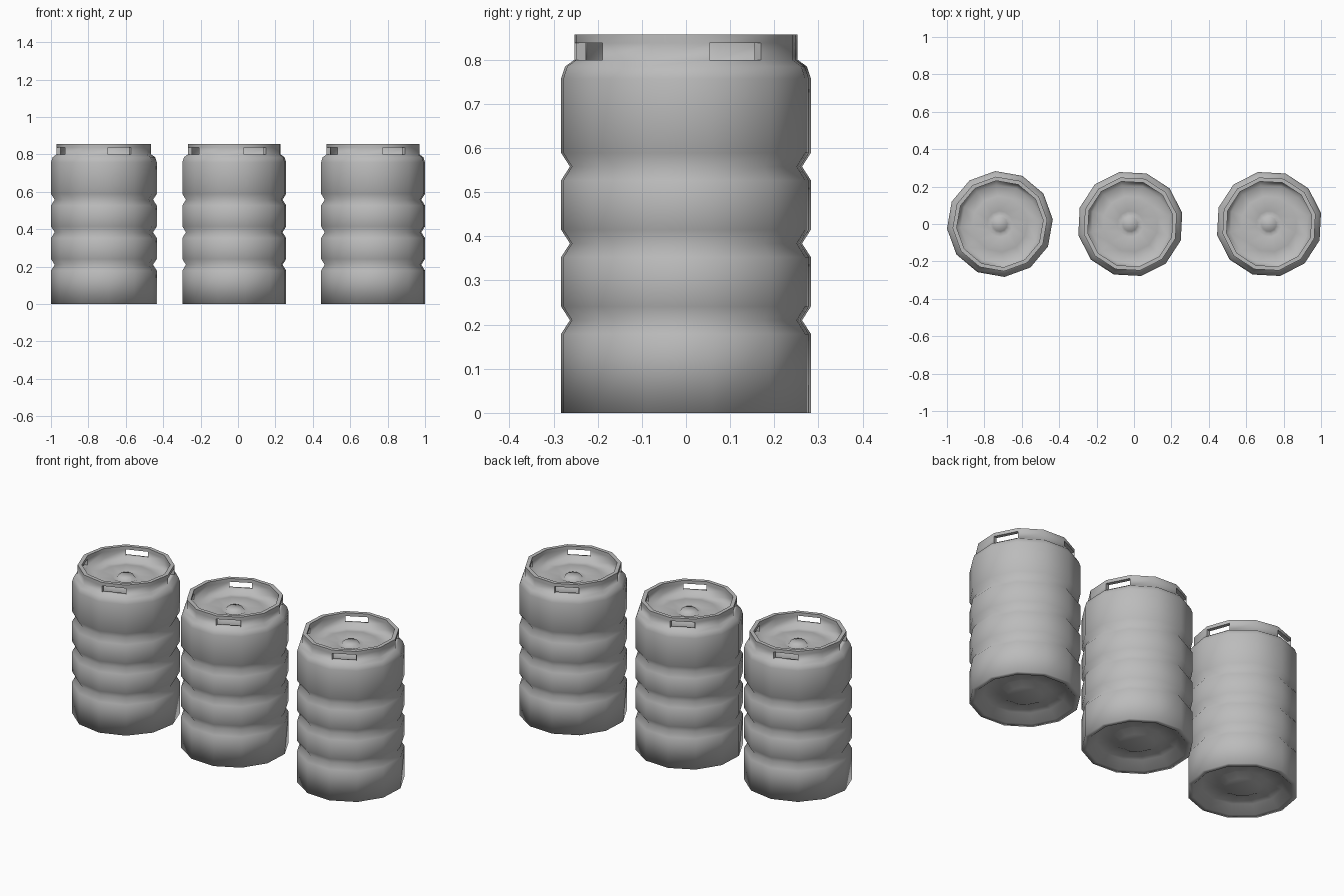
import bpy, bmesh, math

default = bpy.data.objects.get("Cube")
if default:
    bpy.data.objects.remove(default, do_unlink=True)

steel = bpy.data.materials.new("brushed steel grey")
steel.use_nodes = True
COLOUR = (0.5, 0.5, 0.5, 1)
steel.diffuse_color = COLOUR
steel.node_tree.nodes["Principled BSDF"].inputs["Base Color"].default_value = COLOUR

SIDES = 12
BODY, GROOVE, RIM, INNER = 0.284, 0.264, 0.254, 0.232
HOLE_LOW, HOLE_HIGH, TOP = 0.80, 0.838, 0.857


def keg_profile():
    """Radius and height pairs from the centre underneath, up outside, to the centre on top."""
    points = [(0.09, 0.02), (0.13, 0.04), (0.21, 0.04), (0.255, 0.0), (BODY, 0.0)]
    for z in (0.21, 0.384, 0.558):
        points += [(BODY, z - 0.031), (GROOVE, z), (BODY, z + 0.031)]
    points += [(BODY, 0.758), (0.275, 0.785), (RIM, HOLE_LOW)]
    points += [(RIM, HOLE_HIGH), (RIM, TOP), (INNER, TOP), (INNER, HOLE_HIGH), (INNER, HOLE_LOW)]
    points += [(0.21, 0.775), (0.15, 0.788), (0.07, 0.788), (0.052, 0.78), (0.04, 0.797)]
    return points


def build_keg(name, x, turn):
    bm = bmesh.new()
    profile = keg_profile()
    rings = []
    for radius, z in profile:
        angles = [turn + math.tau * i / SIDES for i in range(SIDES)]
        rings.append([bm.verts.new((radius * math.cos(a), radius * math.sin(a), z)) for a in angles])

    # Skin, leaving a handle opening in every third side of the rim
    openings = [(RIM, HOLE_LOW), (INNER, HOLE_HIGH)]
    for k in range(len(rings) - 1):
        low, high = rings[k], rings[k + 1]
        for i in range(SIDES):
            j = (i + 1) % SIDES
            if profile[k] in openings and i % 3 == 0:
                continue
            bm.faces.new((low[i], low[j], high[j], high[i]))
    bm.faces.new(rings[0][::-1])
    bm.faces.new(rings[-1])

    # Walls through the thickness of each opening
    out_low = profile.index((RIM, HOLE_LOW))
    out_high = out_low + 1
    in_high = profile.index((INNER, HOLE_HIGH))
    in_low = in_high + 1
    loop = [rings[n] for n in (out_low, out_high, in_high, in_low)]
    for i in range(0, SIDES, 3):
        j = i + 1
        for side in (i, j):
            bm.faces.new([ring[side] for ring in loop])
        bm.faces.new((loop[0][i], loop[0][j], loop[3][j], loop[3][i]))
        bm.faces.new((loop[1][i], loop[1][j], loop[2][j], loop[2][i]))

    # Smooth body with crisp rim and openings
    bmesh.ops.recalc_face_normals(bm, faces=bm.faces)
    for face in bm.faces:
        face.smooth = True
    for edge in bm.edges:
        high_up = min(v.co.z for v in edge.verts) > 0.79
        edge.smooth = not (high_up and edge.calc_face_angle(0) > math.radians(60))

    mesh = bpy.data.meshes.new(name)
    bm.to_mesh(mesh)
    bm.free()
    mesh.materials.append(steel)
    keg = bpy.data.objects.new(name, mesh)
    keg.location.x = x
    bpy.context.collection.objects.link(keg)


for name, x, degrees in (("right_keg", -0.717, 5), ("middle_keg", -0.02, 12), ("left_keg", 0.722, 12)):
    build_keg(name, x, math.radians(degrees))
